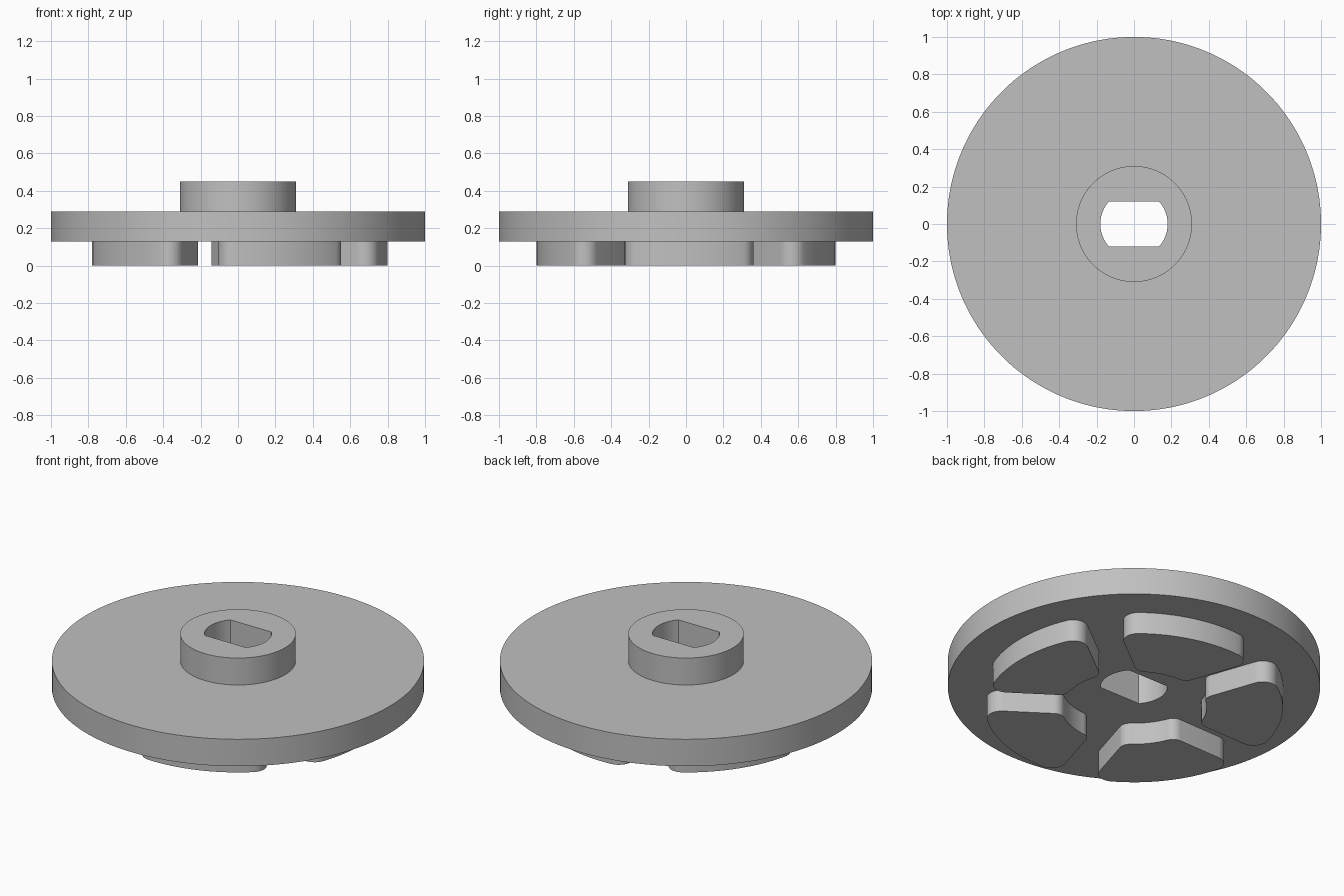
import bpy, bmesh
from math import sin, cos, asin, pi, radians, hypot, atan2

cube = bpy.data.objects.get("Cube")
if cube:
    bpy.data.objects.remove(cube, do_unlink=True)

# Single grey material
grey = bpy.data.materials.new("plain_grey")
grey.use_nodes = True
colour = (0.53, 0.53, 0.53, 1)
grey.diffuse_color = colour
grey.node_tree.nodes["Principled BSDF"].inputs["Base Color"].default_value = colour


def polar(r, a):
    return r * cos(a), r * sin(a)


def finish(name, bm):
    """Turn a bmesh into a smooth object with sharp corners."""
    bmesh.ops.recalc_face_normals(bm, faces=bm.faces[:])
    mesh = bpy.data.meshes.new(name)
    bm.to_mesh(mesh)
    bm.free()
    mesh.materials.append(grey)
    obj = bpy.data.objects.new(name, mesh)
    bpy.context.collection.objects.link(obj)
    bpy.ops.object.select_all(action="DESELECT")
    obj.select_set(True)
    bpy.context.view_layer.objects.active = obj
    bpy.ops.object.shade_smooth_by_angle(angle=radians(25))
    return obj


# Disc and hub: closed loft of rings around a double-flat shaft hole
DISC_BOTTOM, DISC_TOP, HUB_TOP = 0.13, 0.29, 0.45
SEGMENTS = 180


def bore(a):
    return min(0.18, 0.12 / max(abs(sin(a)), 0.001))


def circle(r):
    return lambda a: r


rings = [(bore, DISC_BOTTOM), (circle(1), DISC_BOTTOM), (circle(1), DISC_TOP),
         (circle(0.31), DISC_TOP), (circle(0.31), HUB_TOP), (bore, HUB_TOP)]
bm = bmesh.new()
angles = [2 * pi * i / SEGMENTS for i in range(SEGMENTS)]
loops = [[bm.verts.new((*polar(radius(a), a), z)) for a in angles]
         for radius, z in rings]
for k, low in enumerate(loops):
    high = loops[(k + 1) % len(loops)]
    for i in range(SEGMENTS):
        j = (i + 1) % SEGMENTS
        bm.faces.new((low[i], low[j], high[j], high[i]))
finish("disc_with_hub", bm)

# Pads: rounded ring sectors separated by constant-width channels
PADS, TURN, GAP = 5, radians(1.4), 0.10
OUTER, OUTER_FILLET = 0.80, 0.08
INNER, INNER_FILLET = 0.39, 0.06


def fillet(dist, r, start, end, steps=10):
    """Arc of radius r round a centre kept clear of the channel."""
    a = pi / PADS - asin((GAP + r) / dist)
    cx, cy = polar(dist, a)
    start, end = (a if t is None else t for t in (start, end))
    return [(cx + r * cos(start + (end - start) * i / steps),
             cy + r * sin(start + (end - start) * i / steps))
            for i in range(steps + 1)]


side = pi / PADS + pi / 2
outer_corner = fillet(OUTER - OUTER_FILLET, OUTER_FILLET, None, side)
dist = INNER + INNER_FILLET
inner_a = pi / PADS - asin((GAP + INNER_FILLET) / dist)
inner_corner = fillet(dist, INNER_FILLET, side, inner_a + pi)


def arc_between(r, a, steps=16):
    """Interior points of an arc from +a to -a."""
    return [polar(r, a - 2 * a * i / steps) for i in range(1, steps)]


def mirrored(points):
    return [(x, -y) for x, y in reversed(points)]


outer_a = atan2(outer_corner[0][1], outer_corner[0][0])
outline = (outer_corner + inner_corner + arc_between(INNER, inner_a)
           + mirrored(inner_corner) + mirrored(outer_corner)
           + arc_between(OUTER, -outer_a))

for n in range(PADS):
    turn = TURN + 2 * pi * n / PADS
    bm = bmesh.new()
    base = bm.faces.new([
        bm.verts.new((*polar(hypot(x, y), atan2(y, x) + turn), 0))
        for x, y in outline])
    top = bmesh.ops.extrude_face_region(bm, geom=[base])["geom"]
    bmesh.ops.translate(bm, vec=(0, 0, DISC_BOTTOM + 0.005),
                        verts=[v for v in top if isinstance(v, bmesh.types.BMVert)])
    finish(f"underside_pad_{n + 1}", bm)
